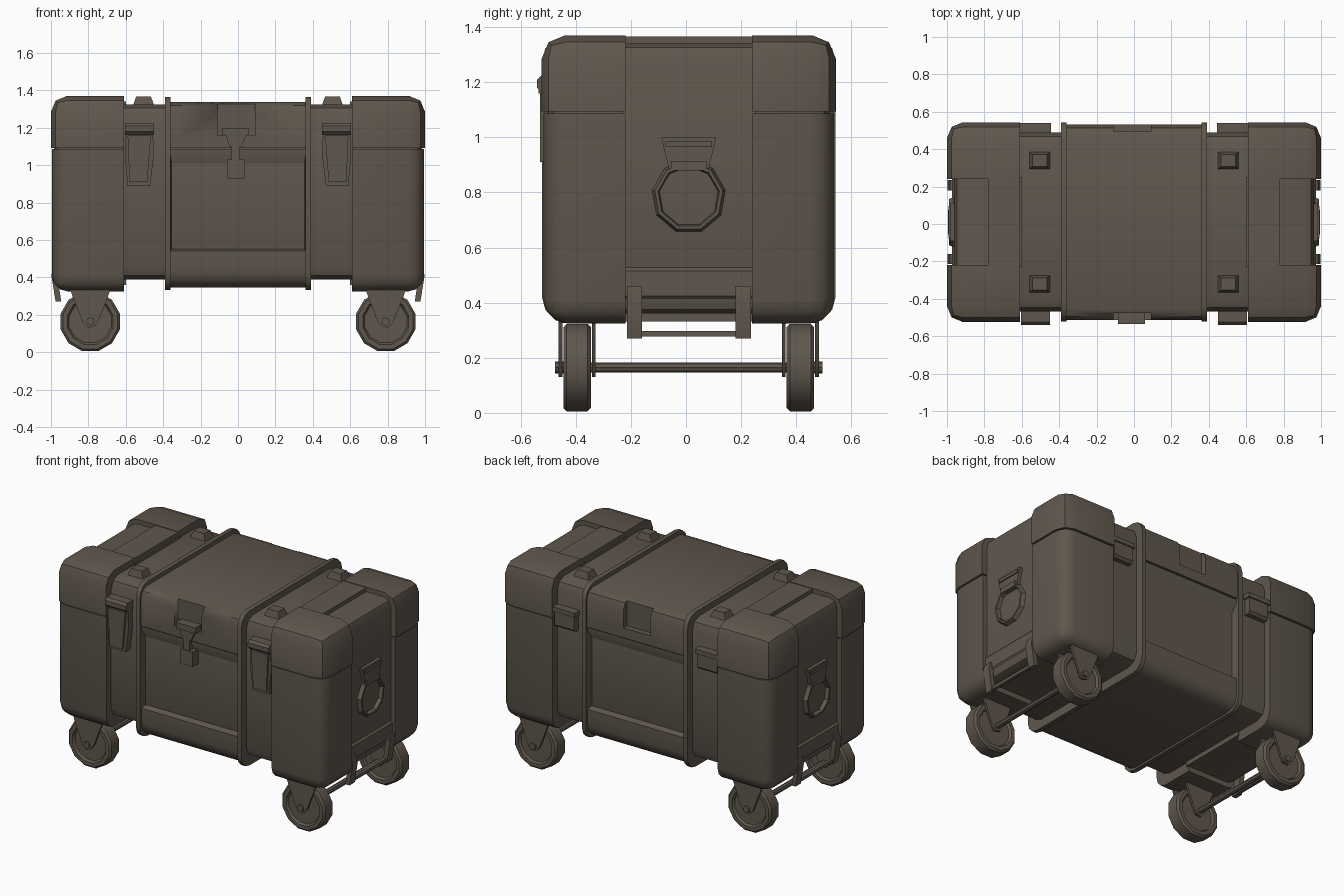
import bpy, bmesh, math
from mathutils import Matrix, Vector

if "Cube" in bpy.data.objects:
    bpy.data.objects.remove(bpy.data.objects["Cube"])

Y0 = 0.01  # the case is built around y = 0, then shifted back slightly
MAT = bpy.data.materials.new("dark olive brown")
MAT.diffuse_color = (0.115, 0.095, 0.074, 1)
MAT.use_nodes = True
MAT.node_tree.nodes["Principled BSDF"].inputs["Base Color"].default_value = MAT.diffuse_color


def box(bm, x, y, z, w=0, seg=2, edges=None):
    """Box from three ranges; edges = list of unit edge midpoints to bevel."""
    b = bmesh.new()
    bmesh.ops.create_cube(b, size=2)
    chosen = []
    for e in b.edges:
        m = (e.verts[0].co + e.verts[1].co) / 2
        if w and (edges is None or tuple(round(c) for c in m) in edges):
            chosen.append(e)
    for v in b.verts:
        v.co = Vector([(r[0] + r[1]) / 2 + c * (r[1] - r[0]) / 2 for c, r in zip(v.co, (x, y, z))])
    if w:
        bmesh.ops.bevel(b, geom=chosen, offset=w, segments=seg, profile=0.5, affect='EDGES')
    join(bm, b)


def prism(bm, pts, a, b_):
    """Extrude an x-z outline along y from a to b_."""
    b = bmesh.new()
    f = b.faces.new([b.verts.new((p[0], a, p[1])) for p in pts])
    r = bmesh.ops.extrude_face_region(b, geom=[f])
    bmesh.ops.translate(b, verts=[v for v in r['geom'] if isinstance(v, bmesh.types.BMVert)], vec=(0, b_ - a, 0))
    join(bm, b)


def join(bm, b, M=None):
    """Append b to bm, optionally transformed."""
    me = bpy.data.meshes.new("tmp")
    b2 = b.copy()
    if M:
        b2.transform(M)
    b2.to_mesh(me)
    bm.from_mesh(me)
    bpy.data.meshes.remove(me)
    b2.free()


def finish(name, bm, mirror="", smooth=40):
    """Mirror across X and/or Y, then make the object."""
    for ax in mirror:
        join(bm, bm, Matrix.Diagonal((-1, 1, 1, 1) if ax == "X" else (1, -1, 1, 1)))
    bmesh.ops.translate(bm, verts=bm.verts, vec=(0, Y0, 0))
    bmesh.ops.recalc_face_normals(bm, faces=bm.faces)
    me = bpy.data.meshes.new(name)
    bm.to_mesh(me)
    bm.free()
    me.shade_smooth()
    me.set_sharp_from_angle(angle=math.radians(smooth))
    me.materials.append(MAT)
    ob = bpy.data.objects.new(name, me)
    bpy.context.collection.objects.link(ob)
    return ob


LONG = [(0, -1, -1), (0, 1, -1), (0, -1, 1), (0, 1, 1)]

# inner core, visible in the strap grooves
bm = bmesh.new()
box(bm, (-.65, .65), (-.478, .478), (.39, 1.325), .07, 2, LONG)
finish("core_body", bm)

# corner posts of the end caps, and their lid corners
bm = bmesh.new()
box(bm, (.61, .995), (-.527, -.23), (.325, 1.086), .085, 3, [(0, -1, -1), (1, -1, 0), (1, 0, -1)])
finish("corner_posts", bm, "XY")
bm = bmesh.new()
box(bm, (.61, 1.0), (-.534, -.23), (1.093, 1.37), .085, 2, [(0, -1, 1), (1, -1, 0), (1, 0, 1)])
box(bm, (.615, .985), (-.515, -.24), (1.05, 1.12), .08, 2, [(1, -1, 0)])
finish("lid_corners", bm, "XY")

# bridge over the lid and recessed end panels with lower step
bm = bmesh.new()
box(bm, (.61, .78), (-.24, .24), (1.1, 1.366))
finish("lid_bridges", bm, "X")
bm = bmesh.new()
box(bm, (.6, .962), (-.24, .24), (.36, 1.34), .05, 2, [(1, 0, 1), (1, 0, -1)])
box(bm, (.9, .974), (-.24, .24), (.40, .54), .025, 1, [(1, 0, 1), (1, 0, -1)])
finish("end_panels", bm, "X")

# middle section with sunken front and back windows
bm = bmesh.new()
box(bm, (-.38, .38), (-.515, .515), (.345, 1.086), .09, 3, [(0, -1, -1), (0, 1, -1)])
bm.faces.ensure_lookup_table()
for f in [f for f in bm.faces if abs(f.normal.y) > .99]:
    s = 1 if f.normal.y > 0 else -1
    bmesh.ops.inset_region(bm, faces=[f], thickness=.025)
    for v in f.verts:
        v.co.z = .54 if v.co.z < .8 else 1.07
    bmesh.ops.inset_region(bm, faces=[f], thickness=.012)
    for v in f.verts:
        v.co.y -= s * .045
        v.co.z = .555 if v.co.z < .8 else .995
finish("middle_body", bm)

# middle lid, notched at front and back
bm = bmesh.new()
box(bm, (-.38, .38), (-.522, .522), (1.093, 1.337), .06, 2, [(0, -1, 1), (0, 1, 1)])
lid = finish("middle_lid", bm)
bm = bmesh.new()
box(bm, (-.11, .09), (-.7, -.485), (1.16, 1.5))
cut = finish("notch_cutter", bm, "Y")
cut.hide_render = True
cut.hide_set(True)
mod = lid.modifiers.new("notch", 'BOOLEAN')
mod.operation = 'DIFFERENCE'
mod.solver = 'EXACT'
mod.object = cut

# raised ribs round the middle
bm = bmesh.new()
box(bm, (.36, .39), (-.532, .532), (.332, 1.365), .085, 3, LONG)
finish("ribs", bm, "X")

# front latches
bm = bmesh.new()
prism(bm, [(.455, 1.2), (.60, 1.2), (.605, 1.05), (.59, .89), (.47, .89), (.45, 1.05)], -.47, -.525)
prism(bm, [(.465, 1.16), (.59, 1.16), (.58, .91), (.485, .91)], -.5, -.54)
box(bm, (.45, .605), (-.55, -.47), (1.165, 1.225), .015, 1, [(0, -1, 1), (0, -1, -1)])
finish("front_latches", bm, "X")

# centre hasp
bm = bmesh.new()
box(bm, (-.085, .06), (-.545, -.48), (1.16, 1.2))
prism(bm, [(-.065, 1.16), (.045, 1.16), (.02, 1.1), (-.045, 1.1)], -.48, -.538)
box(bm, (-.035, .01), (-.535, -.48), (1.02, 1.12))
box(bm, (-.055, .035), (-.54, -.46), (.93, 1.03))
finish("centre_hasp", bm)

# back hinges
bm = bmesh.new()
box(bm, (.455, .6), (.46, .522), (1.03, 1.15), .015, 1, [(0, 1, 1), (0, 1, -1)])
box(bm, (.445, .61), (.46, .53), (1.135, 1.165))
finish("back_hinges", bm, "X")

# small studs on top
bm = bmesh.new()
box(bm, (.445, .565), (.28, .38), (1.31, 1.368))
for v in bm.verts:
    if v.co.z > 1.35:
        v.co.x += (.505 - v.co.x) * .35
        v.co.y += (.33 - v.co.y) * .35
finish("top_studs", bm, "XY")

# ring handle: tapered clip and faceted ring
bm = bmesh.new()
box(bm, (.95, .985), (-.1, .1), (.885, 1.0))
for v in bm.verts:
    if v.co.z < .95:
        v.co.y *= .72
box(bm, (.95, .992), (-.085, .085), (.965, .985))
box(bm, (.95, .995), (-.065, .065), (.88, .915))
finish("handle_clips", bm, "X")
bm = bmesh.new()
n, prof = 9, [(.135, .965), (.125, .99), (.113, .99), (.108, .965)]
rings = [[bm.verts.new((x, r * math.sin(a), .785 + r * math.cos(a))) for r, x in prof]
         for a in [2 * math.pi * i / n for i in range(n)]]
for i in range(n):
    p, q = rings[i], rings[(i + 1) % n]
    for j in range(4):
        k = (j + 1) % 4
        bm.faces.new((p[j], p[k], q[k], q[j]))
finish("handle_rings", bm, "X", 30)

# low carry bar with two slanted brackets
bm = bmesh.new()
prism(bm, [(.955, .46), (.985, .46), (.998, .41), (.975, .27), (.945, .27), (.962, .38)], .17, .225)
prism(bm, [(.955, .46), (.985, .46), (.998, .41), (.975, .27), (.945, .27), (.962, .38)], -.225, -.17)
box(bm, (.95, .97), (-.18, .18), (.277, .297))
finish("carry_bars", bm, "X")

# wheels with sunken hubs
bm = bmesh.new()
M = Matrix.Translation((.79, -.405, .164)) @ Matrix.Rotation(math.pi / 2, 4, 'X') @ Matrix.Rotation(math.pi / 12, 4, 'Z')
bmesh.ops.create_cone(bm, cap_ends=True, segments=12, radius1=.164, radius2=.164, depth=.1, matrix=M)
caps = [f for f in bm.faces if len(f.verts) == 12]
rim = list({e for f in caps for e in f.edges})
bmesh.ops.bevel(bm, geom=rim, offset=.012, segments=1, affect='EDGES')
for f in [f for f in bm.faces if len(f.verts) == 12]:
    bmesh.ops.inset_region(bm, faces=[f], thickness=.025)
    bmesh.ops.inset_region(bm, faces=[f], thickness=.01, depth=-.015)
finish("wheels", bm, "XY", 35)

# caster forks
bm = bmesh.new()
FORK = [(.68, .345), (.90, .345), (.885, .30), (.83, .16), (.80, .13), (.765, .14), (.74, .18), (.695, .30)]
for a, b in ((-.472, -.458), (-.352, -.338)):
    prism(bm, FORK, a, b)
box(bm, (.68, .90), (-.472, -.338), (.327, .35))
finish("caster_forks", bm, "XY")

# axles with end nuts
bm = bmesh.new()
for r, l in ((.018, .96), (.022, .12)):
    for y in ((0,) if l > .5 else (-.425, .425)):
        bmesh.ops.create_cone(bm, cap_ends=True, segments=8, radius1=r, radius2=r, depth=l,
                              matrix=Matrix.Translation((.79, y, .165)) @ Matrix.Rotation(math.pi / 2, 4, 'X'))
finish("axles", bm, "X")
